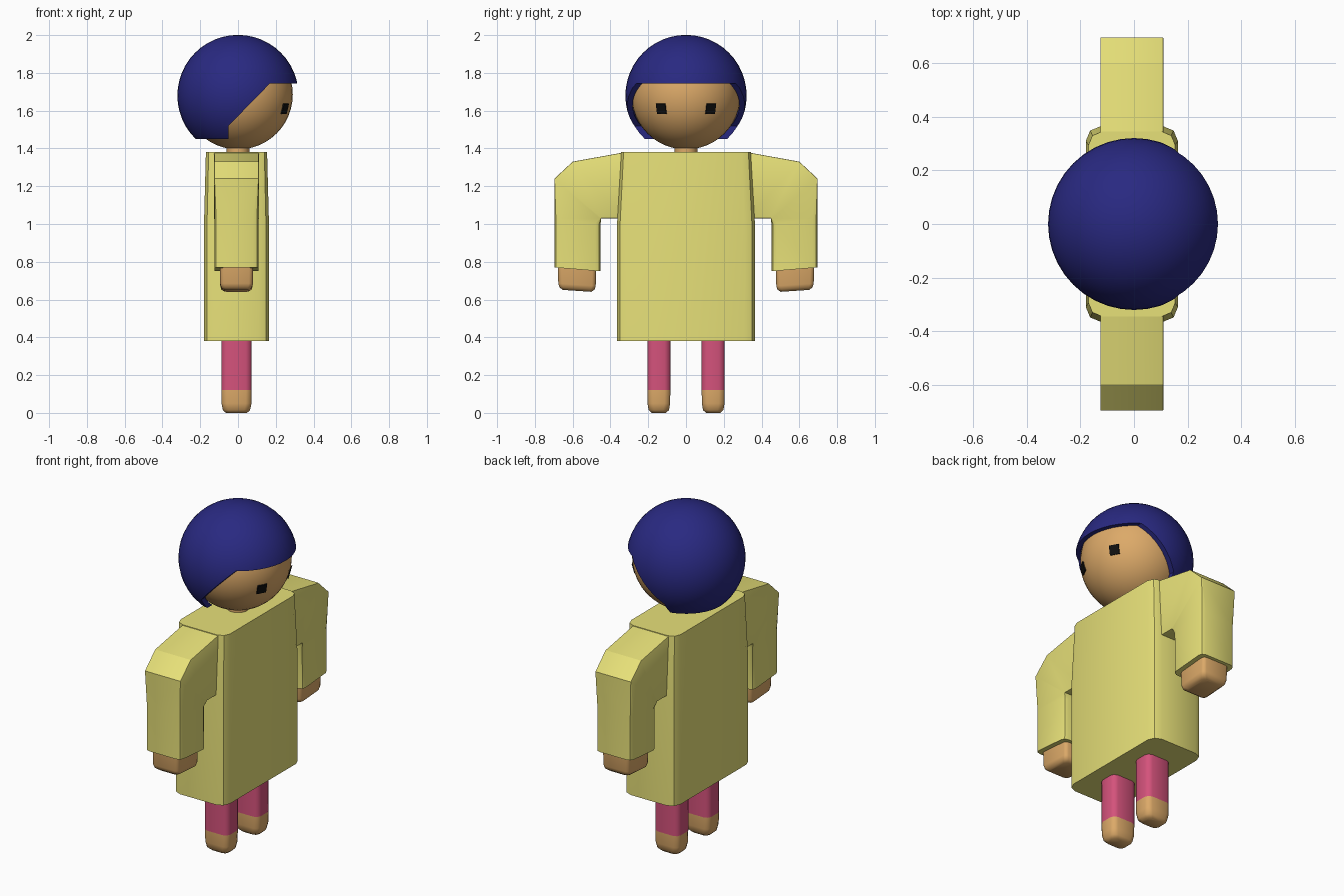
import bpy, bmesh, math
from mathutils import Vector

if "Cube" in bpy.data.objects:
    bpy.data.objects.remove(bpy.data.objects["Cube"])

XC = -0.008  # the clothes and limbs sit slightly behind the head


def material(name, rgb):
    m = bpy.data.materials.new(name)
    m.diffuse_color = (*rgb, 1)
    m.use_nodes = True
    m.node_tree.nodes["Principled BSDF"].inputs["Base Color"].default_value = m.diffuse_color
    return m


YELLOW = material("coat_yellow", (0.80, 0.75, 0.19))
SKIN = material("skin", (0.72, 0.40, 0.14))
BLUE = material("hair_blue", (0.022, 0.022, 0.22))
PINK = material("legging_pink", (0.66, 0.085, 0.20))
BLACK = material("eye_black", (0.005, 0.005, 0.005))


def finish(bm, name, mat=None, angle=40):
    bmesh.ops.recalc_face_normals(bm, faces=bm.faces[:])
    me = bpy.data.meshes.new(name)
    bm.to_mesh(me)
    bm.free()
    ob = bpy.data.objects.new(name, me)
    bpy.context.collection.objects.link(ob)
    if mat:
        me.materials.append(mat)
    smooth(ob, angle)
    return ob


def smooth(ob, angle):
    bpy.ops.object.select_all(action='DESELECT')
    ob.select_set(True)
    bpy.context.view_layer.objects.active = ob
    bpy.ops.object.shade_smooth_by_angle(angle=math.radians(angle))


def loft(name, mat, rings, side=1, angle=25):
    """Skin rounded rectangles; ring = (y, z) start, (y, z) end, half depth in x, corner radius."""
    bm = bmesh.new()
    loops = []
    for a, b, hx, r in rings:
        a, b = (Vector((0, p[0] * side, p[1])) for p in (a, b))
        mid, axis = (a + b) / 2, (b - a).normalized()
        hw = (b - a).length / 2
        loop = []
        for k, (sx, sw) in enumerate(((1, 1), (-1, 1), (-1, -1), (1, -1))):
            for j in range(3):
                t = math.radians(90 * k + 45 * j)
                px = sx * (hx - r) + r * math.cos(t)
                pw = sw * (hw - r) + r * math.sin(t)
                loop.append(bm.verts.new(mid + axis * pw + Vector((XC + px, 0, 0))))
        loops.append(loop)
    n = len(loops[0])
    for p, q in zip(loops, loops[1:]):
        for i in range(n):
            bm.faces.new((p[i], p[(i + 1) % n], q[(i + 1) % n], q[i]))
    bm.faces.new(loops[0])
    bm.faces.new(loops[-1])
    return finish(bm, name, mat, angle)


def sphere(name, mat, r, z):
    bm = bmesh.new()
    bmesh.ops.create_uvsphere(bm, u_segments=40, v_segments=24, radius=r)
    bmesh.ops.translate(bm, verts=bm.verts[:], vec=(0, 0, z))
    return finish(bm, name, mat)


def subtract(ob, cutter):
    mod = ob.modifiers.new("cut", 'BOOLEAN')
    mod.operation, mod.solver, mod.object = 'DIFFERENCE', 'EXACT', cutter
    bpy.context.view_layer.objects.active = ob
    bpy.ops.object.modifier_apply(modifier=mod.name)
    bpy.data.objects.remove(cutter)


# head and neck
sphere("head", SKIN, 0.29, 1.685)
bm = bmesh.new()
bmesh.ops.create_cone(bm, cap_ends=True, segments=16, radius1=0.06, radius2=0.06, depth=0.12)
bmesh.ops.translate(bm, verts=bm.verts[:], vec=(0, 0, 1.40))
finish(bm, "neck", SKIN)

# hair: a sphere trimmed along the fringe and hollowed out
hair = sphere("hair", BLUE, 0.321, 1.68)
bm = bmesh.new()
trim = [(-0.6, 1.2), (-0.6, 1.45), (-0.05, 1.45), (-0.05, 1.52),
        (0.17, 1.745), (0.6, 1.745), (0.6, 1.2)]
face = bm.faces.new([bm.verts.new((x, -0.6, z)) for x, z in trim])
ext = bmesh.ops.extrude_face_region(bm, geom=[face])
bmesh.ops.translate(bm, vec=(0, 1.2, 0),
                    verts=[v for v in ext["geom"] if isinstance(v, bmesh.types.BMVert)])
subtract(hair, finish(bm, "fringe_cutter"))
subtract(hair, sphere("hollow_cutter", None, 0.294, 1.684))
smooth(hair, 35)

# coat body
loft("coat", YELLOW, [
    ((-0.365, 0.38), (0.365, 0.38), 0.172, 0.055),
    ((-0.365, 1.0), (0.365, 1.0), 0.172, 0.055),
    ((-0.345, 1.38), (0.345, 1.38), 0.162, 0.05)])

for side, tag in ((1, "right"), (-1, "left")):
    # eye, laid flat on the face
    bm = bmesh.new()
    bmesh.ops.create_cube(bm, size=1)
    bmesh.ops.scale(bm, verts=bm.verts[:], vec=(0.055, 0.055, 0.012))
    eye = finish(bm, "eye_" + tag, BLACK)
    normal = Vector((0.248, 0.131 * side, -0.075)).normalized()
    eye.rotation_euler = normal.to_track_quat('Z', 'Y').to_euler()
    eye.location = Vector((0, 0, 1.685)) + normal * 0.288

    # sleeve, fanning round the armpit
    loft("sleeve_" + tag, YELLOW, [
        ((0.33, 1.03), (0.33, 1.379), 0.118, 0.004),
        ((0.448, 1.03), (0.60, 1.33), 0.118, 0.004),
        ((0.45, 1.025), (0.697, 1.24), 0.118, 0.006),
        ((0.452, 1.0), (0.697, 1.03), 0.116, 0.028),
        ((0.453, 0.75), (0.697, 0.77), 0.116, 0.028)], side)

    # hand
    loft("hand_" + tag, SKIN, [
        ((0.475, 0.80), (0.68, 0.80), 0.088, 0.02),
        ((0.478, 0.672), (0.676, 0.685), 0.086, 0.02),
        ((0.484, 0.652), (0.670, 0.665), 0.081, 0.02),
        ((0.502, 0.641), (0.652, 0.651), 0.064, 0.02)], side, 50)

    # legging and bare foot
    loft("legging_" + tag, PINK, [
        ((0.083, 0.12), (0.205, 0.12), 0.08, 0.03),
        ((0.083, 0.40), (0.205, 0.40), 0.08, 0.03)], side, 50)
    loft("foot_" + tag, SKIN, [
        ((0.083, 0.12), (0.205, 0.12), 0.08, 0.03),
        ((0.084, 0.05), (0.204, 0.05), 0.079, 0.03),
        ((0.090, 0.015), (0.198, 0.015), 0.072, 0.03),
        ((0.106, 0.0), (0.182, 0.0), 0.056, 0.025)], side, 50)
